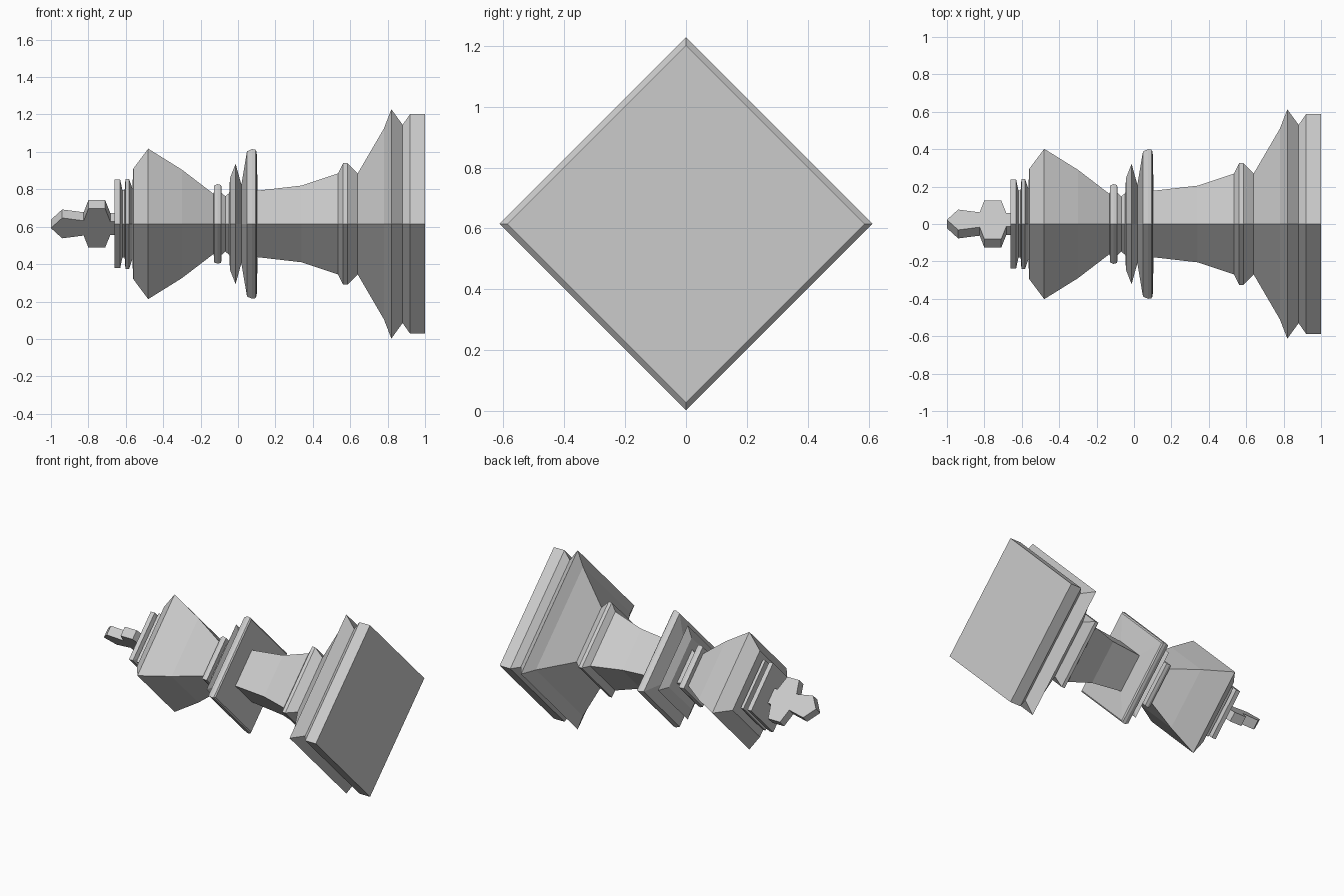
import bpy, bmesh
from math import sin, cos, pi
from mathutils import Vector

if "Cube" in bpy.data.objects:
    bpy.data.objects.remove(bpy.data.objects["Cube"])

AXIS_Z = 0.615
SIDES = 4


def finish(name, bm):
    bmesh.ops.recalc_face_normals(bm, faces=bm.faces)
    me = bpy.data.meshes.new(name)
    bm.to_mesh(me)
    bm.free()
    ob = bpy.data.objects.new(name, me)
    bpy.context.collection.objects.link(ob)
    return ob


def turned(name, profile, cap_start=False, cap_end=False):
    """Four-sided turning around the lying x axis; profile is (x, radius)."""
    bm = bmesh.new()
    rings = [[bm.verts.new((x, r * cos(2 * pi * i / SIDES),
                            AXIS_Z + r * sin(2 * pi * i / SIDES)))
              for i in range(SIDES)] for x, r in profile]
    for a, b in zip(rings, rings[1:]):
        for i in range(SIDES):
            j = (i + 1) % SIDES
            bm.faces.new((a[i], a[j], b[j], b[i]))
    if cap_start:
        bm.faces.new(rings[0])
    if cap_end:
        bm.faces.new(rings[-1])
    return finish(name, bm)


# Crown rings and flared head
turned("head", [(-0.66, 0.237), (-0.63, 0.237), (-0.618, 0.18), (-0.606, 0.18),
                (-0.602, 0.24), (-0.582, 0.24), (-0.565, 0.19), (-0.56, 0.295),
                (-0.48, 0.402), (-0.3, 0.29), (-0.13, 0.16)], cap_start=True)

# Neck rings and wide collar
turned("collar", [(-0.13, 0.16), (-0.128, 0.205), (-0.11, 0.213), (-0.09, 0.208),
                  (-0.087, 0.165), (-0.068, 0.148), (-0.047, 0.165),
                  (-0.043, 0.245), (-0.013, 0.322), (0.018, 0.21),
                  (0.048, 0.388), (0.075, 0.4), (0.093, 0.397), (0.1, 0.385),
                  (0.105, 0.178)])

# Tapered stem with a raised band
turned("stem", [(0.105, 0.178), (0.34, 0.205), (0.535, 0.27), (0.562, 0.325),
                (0.585, 0.325), (0.64, 0.27)])

# Flared base with a groove and a flat foot
turned("base", [(0.64, 0.27), (0.78, 0.51), (0.82, 0.613), (0.88, 0.53),
                (0.92, 0.587), (1.0, 0.587)], cap_end=True)

# Finial: mirrored half outline, given thickness along the diagonal
half = [(-0.94, 0.077), (-0.825, 0.056), (-0.8, 0.147), (-0.71, 0.147),
        (-0.683, 0.052), (-0.655, 0.052)]
outline = [(-1.0, 0.0)] + half + [(x, -w) for x, w in reversed(half)]
wide = Vector((0, -1, 1)).normalized()
thick = Vector((0, 1, 1)).normalized() * 0.032
bm = bmesh.new()
face = bm.faces.new([bm.verts.new(Vector((x, 0, AXIS_Z)) + wide * w - thick)
                     for x, w in outline])
ext = bmesh.ops.extrude_face_region(bm, geom=[face], use_keep_orig=True)
bmesh.ops.translate(bm, vec=thick * 2,
                    verts=[g for g in ext["geom"] if isinstance(g, bmesh.types.BMVert)])
finish("finial", bm)
